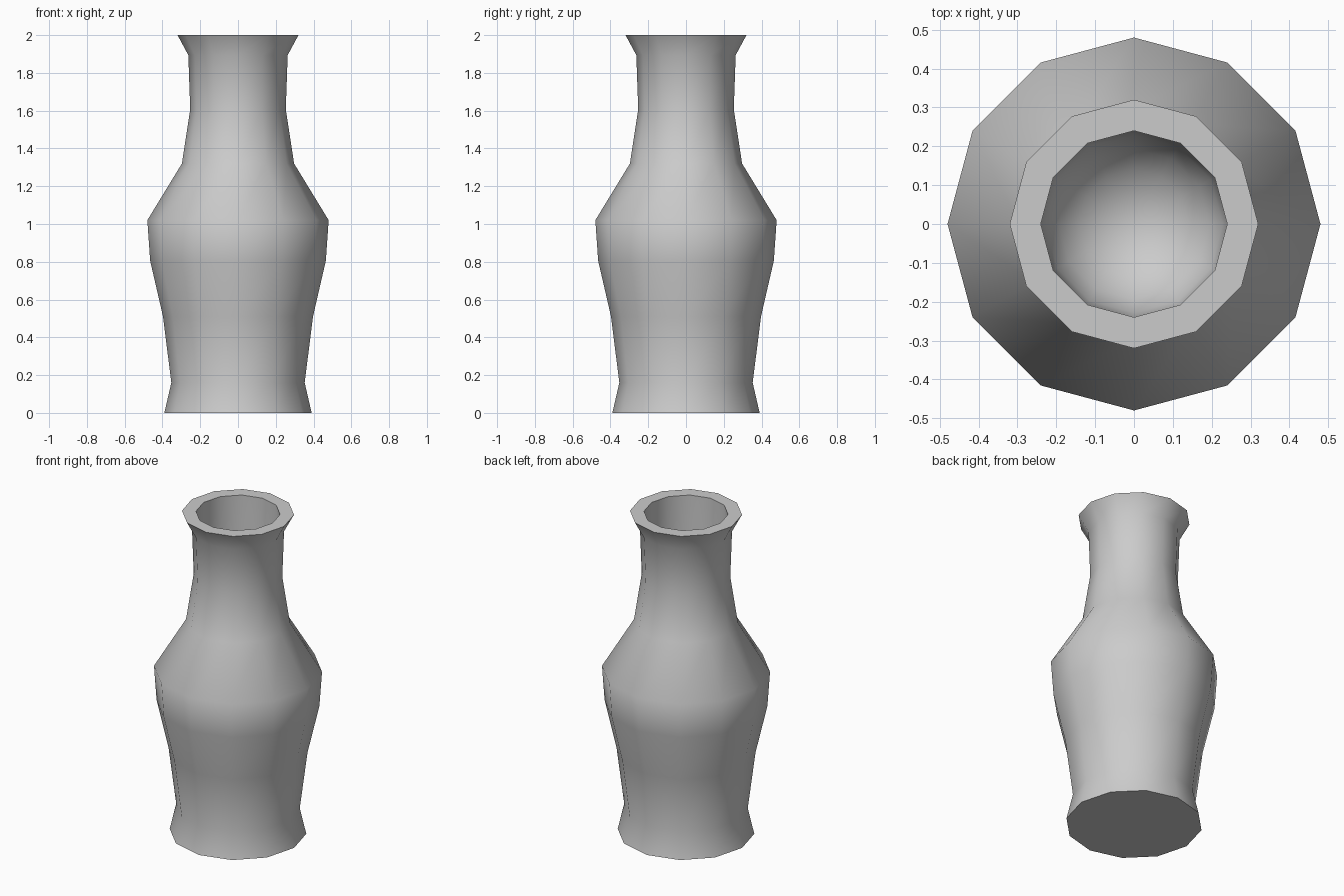
import bpy
import bmesh
from math import cos, sin, pi, radians

SIDES = 12

cube = bpy.data.objects.get("Cube")
if cube:
    bpy.data.objects.remove(cube, do_unlink=True)

# Single clay colour
clay = bpy.data.materials.new("grey_clay")
clay.use_nodes = True
grey = (0.6, 0.6, 0.6, 1)
clay.diffuse_color = grey
clay.node_tree.nodes["Principled BSDF"].inputs["Base Color"].default_value = grey

# Outer wall as (radius, height), from the foot up to the lip
outer = [(0.39, 0), (0.353, 0.16), (0.397, 0.51), (0.465, 0.805), (0.48, 1.02),
         (0.297, 1.32), (0.253, 1.607), (0.263, 1.894), (0.32, 2)]

# Hollow: straight bore from the lip, ending in a rounded bottom
BORE, BOWL_TOP, BOWL_DEPTH = 0.24, 0.4, 0.24
inner = [(BORE, 2)]
for i in range(5):
    a = i * pi / 10
    inner.append((BORE * cos(a), BOWL_TOP - BOWL_DEPTH * sin(a)))


def lathe(name, profile, tip_height):
    """Turn a profile into a faceted body, closed by a foot and an inner tip."""
    bm = bmesh.new()
    rings = [[bm.verts.new((r * cos(2 * pi * k / SIDES), r * sin(2 * pi * k / SIDES), z))
              for k in range(SIDES)] for r, z in profile]
    tip = bm.verts.new((0, 0, tip_height))
    for k in range(SIDES):
        n = (k + 1) % SIDES
        for low, high in zip(rings, rings[1:]):
            bm.faces.new((low[k], low[n], high[n], high[k]))
        bm.faces.new((rings[-1][k], rings[-1][n], tip))
    bm.faces.new(rings[0][::-1])
    bmesh.ops.recalc_face_normals(bm, faces=bm.faces)
    mesh = bpy.data.meshes.new(name)
    bm.to_mesh(mesh)
    bm.free()
    mesh.materials.append(clay)
    obj = bpy.data.objects.new(name, mesh)
    bpy.context.collection.objects.link(obj)
    return obj


vase = lathe("vase", outer + inner, BOWL_TOP - BOWL_DEPTH)

# Smooth sides, crisp lip and foot
bpy.ops.object.select_all(action="DESELECT")
vase.select_set(True)
bpy.context.view_layer.objects.active = vase
bpy.ops.object.shade_smooth_by_angle(angle=radians(50))
